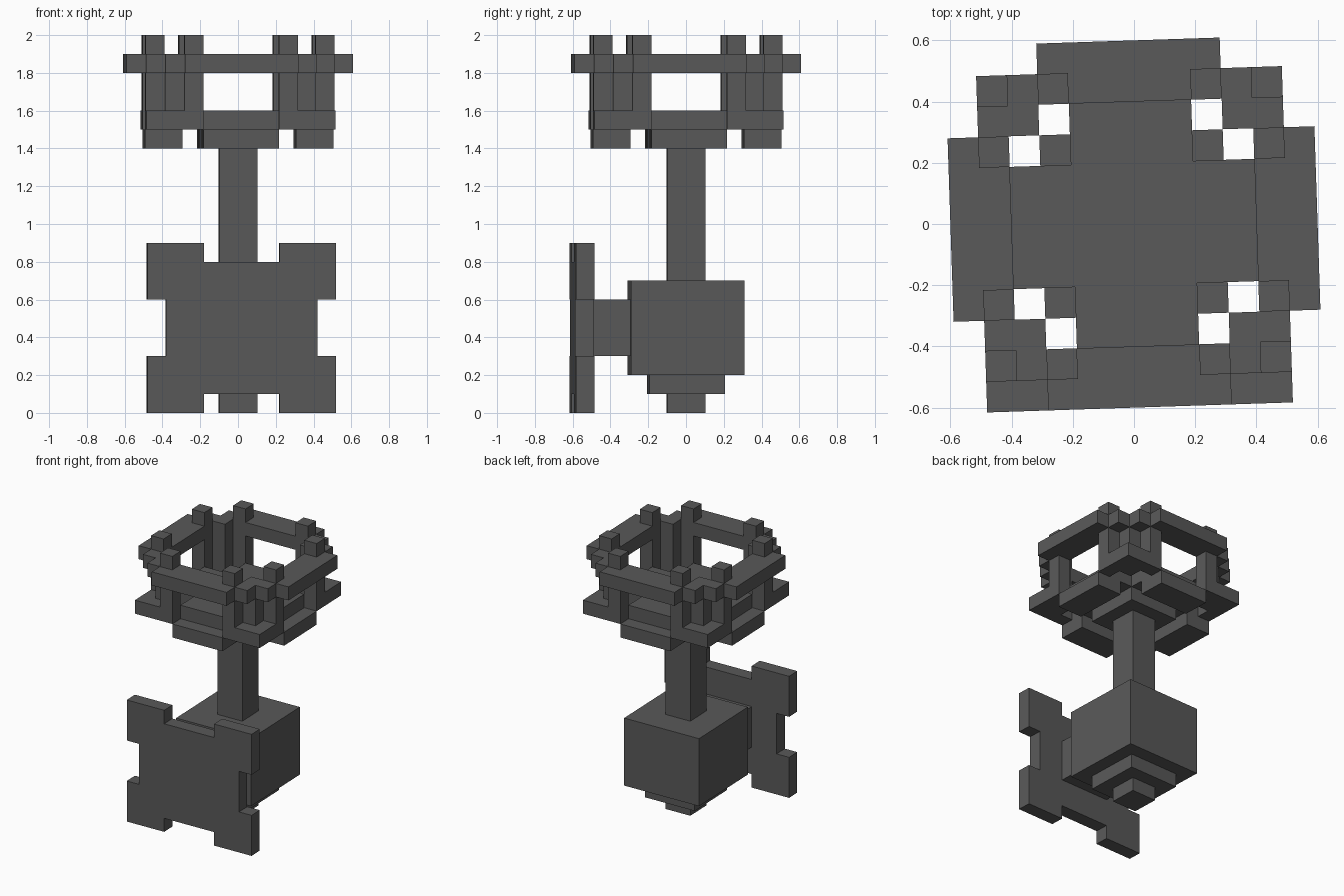
import bpy, bmesh
from math import pi
from mathutils import Matrix, Vector

cube = bpy.data.objects.get("Cube")
if cube:
    bpy.data.objects.remove(cube, do_unlink=True)

TURN = Matrix.Rotation(0.033, 4, 'Z')  # whole piece sits slightly turned

iron = bpy.data.materials.new("dark_iron_grey")
iron.use_nodes = True
GREY = (0.1, 0.1, 0.1, 1)
iron.diffuse_color = GREY
bsdf = iron.node_tree.nodes["Principled BSDF"]
bsdf.inputs["Base Color"].default_value = GREY
bsdf.inputs["Roughness"].default_value = 0.8


def finish(name, bm):
    bmesh.ops.recalc_face_normals(bm, faces=bm.faces)
    mesh = bpy.data.meshes.new(name)
    bm.to_mesh(mesh)
    bm.free()
    mesh.materials.append(iron)
    obj = bpy.data.objects.new(name, mesh)
    obj.matrix_world = TURN
    bpy.context.collection.objects.link(obj)


def blocks(name, boxes, copies=1):
    """Boxes given as (x range, y range, z range), repeated around z."""
    bm = bmesh.new()
    for k in range(copies):
        spin = Matrix.Rotation(k * 2 * pi / copies, 4, 'Z')
        for spans in boxes:
            lo, hi = (Vector(v) for v in zip(*spans))
            place = Matrix.Translation((lo + hi) / 2) @ Matrix.Diagonal((hi - lo).to_4d())
            bmesh.ops.create_cube(bm, size=1, matrix=spin @ place)
    finish(name, bm)


def square(half, z0, z1):
    return ((-half, half), (-half, half), (z0, z1))


# Wall plate: notched outline mirrored from one quarter, then extruded
quarter = [(0.4, 0.15), (0.5, 0.15), (0.5, 0.45), (0.2, 0.45), (0.2, 0.35)]
half = quarter + [(-x, z) for x, z in reversed(quarter)]
outline = half + [(x, -z) for x, z in reversed(half)]
bm = bmesh.new()
face = bm.faces.new([bm.verts.new((x, -0.6, z + 0.45)) for x, z in outline])
grown = bmesh.ops.extrude_face_region(bm, geom=[face])
bmesh.ops.translate(bm, vec=(0, 0.1, 0),
                    verts=[g for g in grown["geom"] if isinstance(g, bmesh.types.BMVert)])
finish("wall_plate", bm)

# Body, bracket and post
blocks("bracket", [((-0.2, 0.2), (-0.5, -0.3), (0.3, 0.6))])
blocks("body", [square(0.3, 0.2, 0.7)])
blocks("body_foot", [square(0.2, 0.1, 0.2), square(0.1, 0, 0.1)])
blocks("post", [square(0.1, 0.7, 1.4)])

# Basket floor: centre, arms, and outer bars below the arms
blocks("floor_centre", [square(0.2, 1.4, 1.6)])
blocks("floor_arms", [((-0.2, 0.2), (0.2, 0.4), (1.5, 1.6))], 4)
blocks("floor_bars", [((-0.2, 0.2), (0.3, 0.5), (1.4, 1.5))], 4)
blocks("floor_corners", [((0.2, 0.5), (0.4, 0.5), (1.5, 1.6)),
                         ((0.4, 0.5), (0.2, 0.4), (1.5, 1.6))], 4)

# Basket pillars: pairs rise past the rim, inner ones stop at it
blocks("tall_pillars", [((0.2, 0.3), (0.4, 0.5), (1.6, 2)),
                        ((0.4, 0.5), (0.2, 0.3), (1.6, 2))], 4)
blocks("inner_pillars", [((0.3, 0.4), (0.3, 0.4), (1.5, 1.9))], 4)

# Rim: four bars with stepped corners
RIM = (1.8, 1.9)
blocks("rim_bars", [((-0.3, 0.3), (0.5, 0.6), RIM), ((-0.2, 0.2), (0.4, 0.5), RIM)], 4)
blocks("rim_corners", [((0.3, 0.4), (0.4, 0.5), RIM), ((0.4, 0.5), (0.3, 0.4), RIM)], 4)
